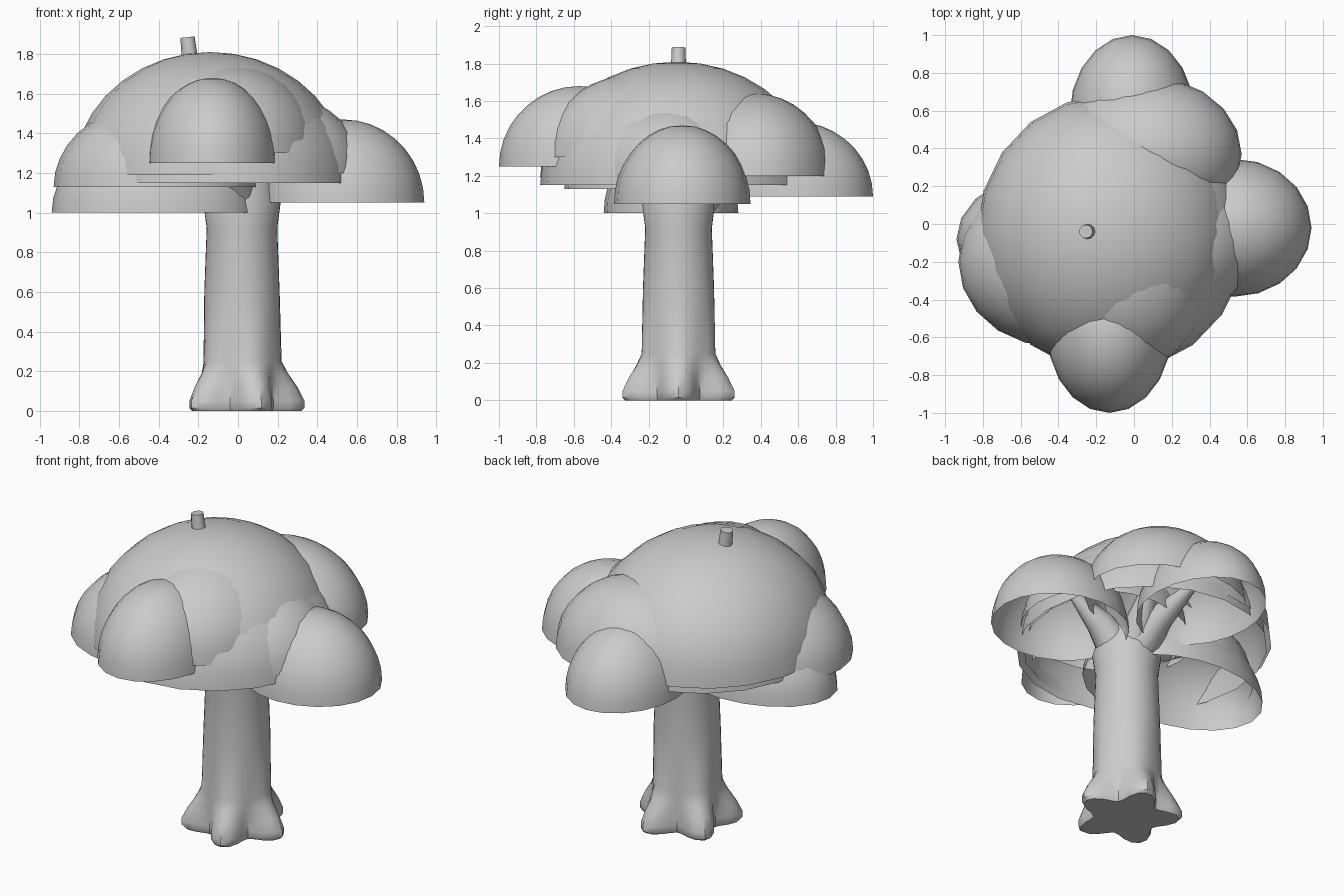
import bpy, bmesh, math
from mathutils import Vector

cube = bpy.data.objects.get("Cube")
if cube:
    bpy.data.objects.remove(cube)

grey = bpy.data.materials.new("plain grey")
grey.use_nodes = True
GREY = (0.6, 0.6, 0.6, 1)
grey.diffuse_color = GREY
grey.node_tree.nodes["Principled BSDF"].inputs["Base Color"].default_value = GREY


def finish(bm, name, sharp=40):
    bmesh.ops.recalc_face_normals(bm, faces=bm.faces)
    mesh = bpy.data.meshes.new(name)
    bm.to_mesh(mesh)
    bm.free()
    mesh.materials.append(grey)
    obj = bpy.data.objects.new(name, mesh)
    bpy.context.collection.objects.link(obj)
    bpy.ops.object.select_all(action='DESELECT')
    obj.select_set(True)
    bpy.context.view_layer.objects.active = obj
    bpy.ops.object.shade_smooth_by_angle(angle=math.radians(sharp))


def loft(bm, rings):
    """Skin a stack of rings; returns the vertex loops."""
    loops = [[bm.verts.new(p) for p in ring] for ring in rings]
    for a, b in zip(loops, loops[1:]):
        for i in range(len(a)):
            j = (i + 1) % len(a)
            bm.faces.new((a[i], a[j], b[j], b[i]))
    return loops


def cap(bm, loops):
    bm.faces.new(loops[0][::-1])
    bm.faces.new(loops[-1])


def dome(name, cx, cy, base, rx, ry, height, sides=20, steps=9):
    """Open half ellipsoid standing on its rim."""
    bm = bmesh.new()
    rings = []
    for s in range(steps):
        t = math.pi / 2 * s / steps
        rings.append([(cx + rx * math.cos(t) * math.cos(a),
                       cy + ry * math.cos(t) * math.sin(a),
                       base + height * math.sin(t))
                      for a in (math.tau * i / sides for i in range(sides))])
    last = loft(bm, rings)[-1]
    apex = bm.verts.new((cx, cy, base + height))
    for i in range(sides):
        bm.faces.new((last[i], last[(i + 1) % sides], apex))
    finish(bm, name, 60)


def branch(name, points, radii, sides=12):
    """Tapering round limb through the given points."""
    bm = bmesh.new()
    pts = [Vector(p) for p in points]
    rings = []
    for i, (p, r) in enumerate(zip(pts, radii)):
        d = pts[min(i + 1, len(pts) - 1)] - pts[max(i - 1, 0)]
        q = d.to_track_quat('Z', 'Y')
        rings.append([p + q @ Vector((r * math.cos(a), r * math.sin(a), 0))
                      for a in (math.tau * k / sides for k in range(sides))])
    cap(bm, loft(bm, rings))
    finish(bm, name)


# Foliage: name, centre x, centre y, rim height, radius x, radius y, rise
for args in [
    ("crown_main", -0.14, -0.05, 1.19, 0.69, 0.73, 0.62),
    ("crown_inner", -0.10, -0.05, 1.15, 0.70, 0.73, 0.58),
    ("crown_left_upper", -0.42, -0.20, 1.13, 0.51, 0.45, 0.42),
    ("crown_left_lower", -0.42, -0.08, 1.00, 0.52, 0.36, 0.42),
    ("crown_front_small", -0.13, -0.57, 1.25, 0.33, 0.43, 0.43),
    ("crown_front", -0.05, -0.23, 1.30, 0.47, 0.55, 0.45),
    ("crown_side", 0.14, -0.09, 1.20, 0.50, 0.44, 0.41),
    ("crown_side_low", 0.53, -0.02, 1.05, 0.41, 0.365, 0.42),
    ("crown_back", 0.07, 0.37, 1.20, 0.50, 0.41, 0.44),
    ("crown_back_low", -0.01, 0.58, 1.09, 0.33, 0.42, 0.40),
]:
    dome(*args)

# Trunk with a five-pointed root flare: height, radius, depth of the star
CX, CY = 0.02, -0.04
bm = bmesh.new()
rings = []
for z, r, star in [(0, 0.30, 0.38), (0.015, 0.315, 0.38), (0.05, 0.315, 0.38),
                   (0.12, 0.28, 0.31), (0.19, 0.232, 0.16), (0.25, 0.2, 0.03),
                   (0.6, 0.19, 0), (0.92, 0.178, 0), (1.05, 0.195, 0), (1.18, 0.16, 0)]:
    ring = []
    for i in range(40):
        a = math.tau * i / 40
        k = r * (1 - star * (0.5 - 0.5 * math.cos(5 * a)))
        ring.append((CX + k * math.cos(a), CY + k * math.sin(a), z))
    rings.append(ring)
cap(bm, loft(bm, rings))
finish(bm, "trunk")

# Limbs reaching into the foliage
for i, (x, y, z) in enumerate([(0.48, -0.03, 1.34), (0.14, 0.38, 1.45), (-0.03, 0.55, 1.32),
                               (-0.12, -0.52, 1.48), (-0.48, -0.15, 1.3)]):
    mid = (CX + (x - CX) * 0.45, CY + (y - CY) * 0.45, 1.2)
    branch(f"limb_{i + 1}", [(CX, CY, 1.0), mid, (x, y, z)], [0.13, 0.08, 0.015])

# Limb that ends as a twig above the crown
branch("top_twig", [(CX, CY, 1.05), (-0.14, -0.04, 1.35), (-0.24, -0.04, 1.75),
                    (-0.255, -0.04, 1.885)], [0.14, 0.09, 0.042, 0.036])
